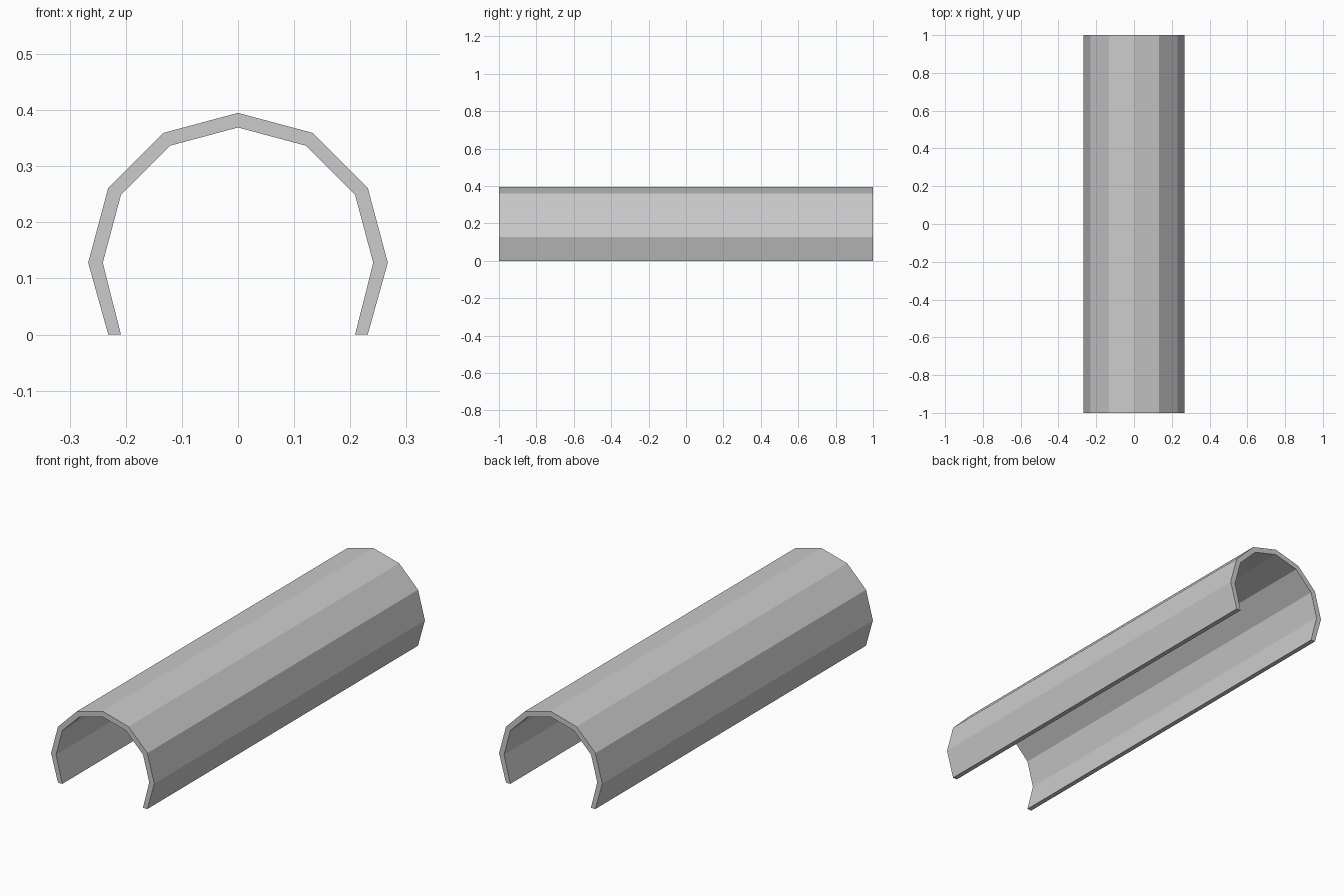
import bpy, bmesh
from math import radians, sin, cos

if "Cube" in bpy.data.objects:
    bpy.data.objects.remove(bpy.data.objects["Cube"])

CENTRE_Z, R_OUT, R_IN, HALF_LENGTH = 0.128, 0.267, 0.241, 1.0


def arc(radius):
    # 12-sided arc from right foot over the top to left foot, feet flat on z = 0
    pts = []
    for i in range(-1, 8):
        a = radians(30 * i)
        z = 0.0 if i in (-1, 7) else CENTRE_Z + radius * sin(a)
        pts.append((radius * cos(a), z))
    return pts


# Arched tunnel shell: cross-section extruded along y
bm = bmesh.new()
outer = [bm.verts.new((x, -HALF_LENGTH, z)) for x, z in arc(R_OUT)]
inner = [bm.verts.new((x, -HALF_LENGTH, z)) for x, z in arc(R_IN)]
section = [bm.faces.new((outer[i], outer[i + 1], inner[i + 1], inner[i]))
           for i in range(len(outer) - 1)]
result = bmesh.ops.extrude_face_region(bm, geom=section, use_keep_orig=True)
moved = [g for g in result["geom"] if isinstance(g, bmesh.types.BMVert)]
bmesh.ops.translate(bm, verts=moved, vec=(0, 2 * HALF_LENGTH, 0))
bmesh.ops.recalc_face_normals(bm, faces=bm.faces)

mesh = bpy.data.meshes.new("arched_shell")
bm.to_mesh(mesh)
bm.free()
bpy.context.collection.objects.link(bpy.data.objects.new("arched_shell", mesh))
